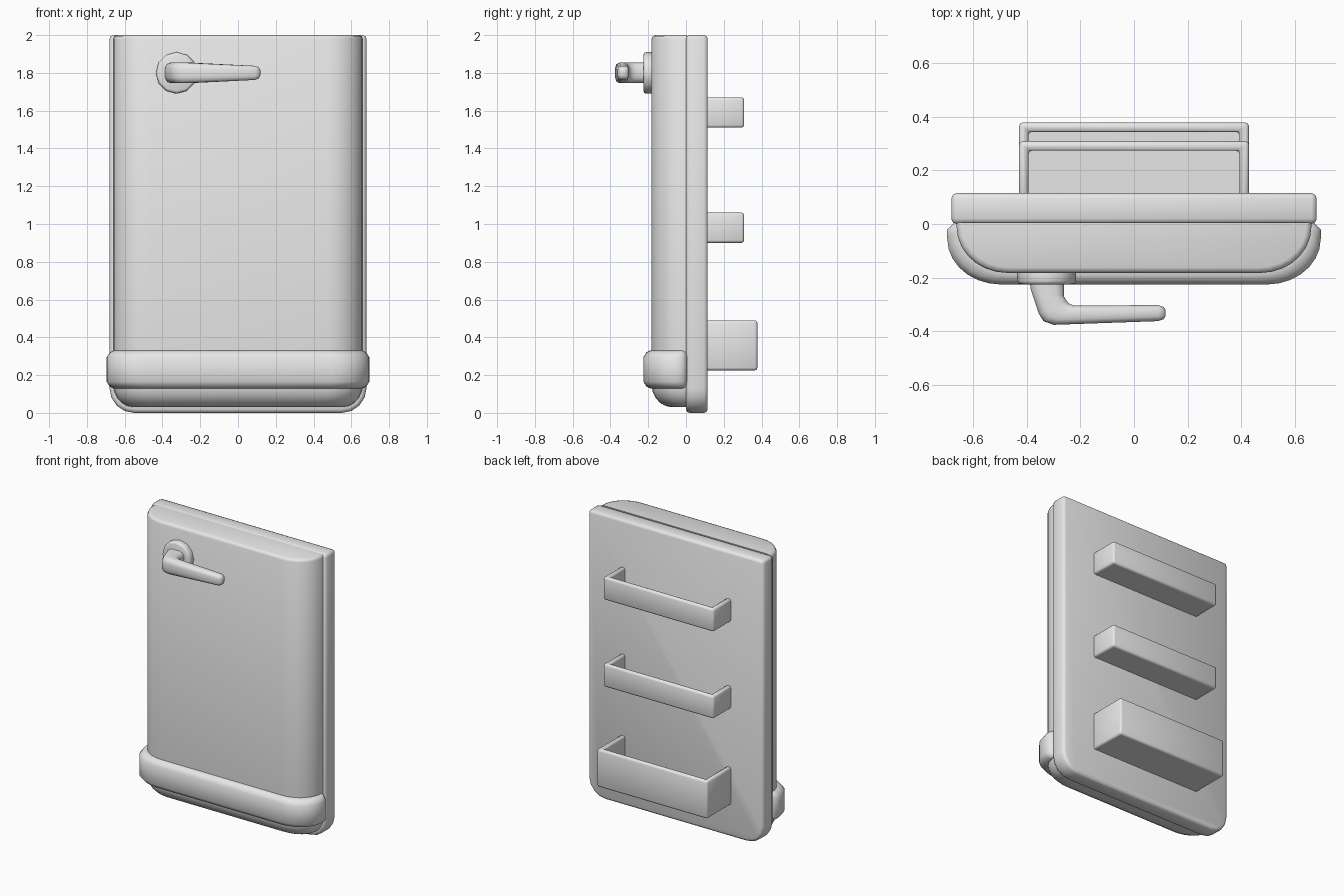
import bpy, bmesh
from math import sin, cos, pi, radians

if "Cube" in bpy.data.objects:
    bpy.data.objects.remove(bpy.data.objects["Cube"])

grey = bpy.data.materials.new("plain_grey")
grey.use_nodes = True
GREY = (0.8, 0.8, 0.8, 1)
grey.diffuse_color = GREY
grey.node_tree.nodes["Principled BSDF"].inputs["Base Color"].default_value = GREY


def finish(name, bm, bevel=0, segments=2):
    """Round the sharp edges, shade smoothly and link the object."""
    bmesh.ops.recalc_face_normals(bm, faces=bm.faces)
    if bevel:
        sharp = [e for e in bm.edges if e.calc_face_angle(0) > radians(40)]
        bmesh.ops.bevel(bm, geom=sharp, offset=bevel, segments=segments,
                        profile=0.5, affect='EDGES', clamp_overlap=True)
    mesh = bpy.data.meshes.new(name)
    bm.to_mesh(mesh)
    bm.free()
    mesh.materials.append(grey)
    mesh.shade_smooth()
    mesh.set_sharp_from_angle(angle=radians(50))
    obj = bpy.data.objects.new(name, mesh)
    bpy.context.collection.objects.link(obj)
    return obj


def loft(bm, rings):
    """Bridge closed rings of points and cap both ends."""
    rows = [[bm.verts.new(p) for p in ring] for ring in rings]
    n = len(rows[0])
    for a, b in zip(rows, rows[1:]):
        for i in range(n):
            j = (i + 1) % n
            bm.faces.new((a[i], a[j], b[j], b[i]))
    bm.faces.new(rows[0])
    bm.faces.new(rows[-1])


def prism(bm, outline, axis, low, high):
    """Extrude a 2D outline along y or z."""
    place = (lambda p, h: (p[0], h, p[1])) if axis == 'y' else (lambda p, h: (p[0], p[1], h))
    loft(bm, [[place(p, h) for p in outline] for h in (low, high)])


def bowed(z, width, depth, rx, ry, lip=0):
    """Flat-backed outline with round front corners."""
    half = [(width - lip, 0.005), (width, -0.02)] if lip else [(width, 0.005)]
    steps = 7
    for i in range(steps + 1):
        a = pi / 2 * i / steps
        half.append((width - rx + rx * cos(a), -(depth - ry) - ry * sin(a)))
    return [(x, y, z) for x, y in half] + [(-x, y, z) for x, y in reversed(half)]


# Back panel with rounded lower corners
W, R = 0.68, 0.13
corner = [(W - R + R * sin(pi / 2 * i / 4), R - R * cos(pi / 2 * i / 4)) for i in range(5)]
side = corner + [(W, 2)]
bm = bmesh.new()
prism(bm, side + [(-x, z) for x, z in reversed(side)], 'y', 0, 0.115)
finish("back_panel", bm, 0.02)

# Bowed front shell, tucked in at the bottom
rows = [(0.03 + 0.12 * (1 - sin(a)), 0.11 * (1 - cos(a)))
        for a in (pi / 2 * (1 - i / 5) for i in range(6))]
rows += [(1.98, 0), (1.994, 0.006), (2, 0.02)]
bm = bmesh.new()
loft(bm, [bowed(z, 0.66 - t, 0.182 - t, 0.19 - t / 2, 0.17 - t) for z, t in rows])
finish("front_shell", bm)

# Bumper band around the lower front
bm = bmesh.new()
ends = [(0, 0.035), (0.01, 0.015), (0.035, 0)]
rows = [(0.13 + h, t) for h, t in ends] + [(0.33 - h, t) for h, t in reversed(ends)]
loft(bm, [bowed(z, 0.695 - t, 0.225 - t, 0.2, 0.17, 0.025) for z, t in rows])
finish("bumper_band", bm)

# Handle rosette
HX, HZ = -0.325, 1.8
bm = bmesh.new()
disc = [(HX + 0.11 * cos(2 * pi * i / 12), HZ + 0.11 * sin(2 * pi * i / 12)) for i in range(12)]
prism(bm, disc, 'y', -0.225, -0.16)
finish("handle_rosette", bm, 0.014)

# Lever: outer point, inner point and half height of each section
sections = [
    ((-0.39, -0.21), (-0.26, -0.21), 0.056),
    ((-0.385, -0.245), (-0.26, -0.268), 0.056),
    ((-0.355, -0.335), (-0.25, -0.285), 0.056),
    ((-0.338, -0.362), (-0.24, -0.296), 0.056),
    ((-0.30, -0.376), (-0.22, -0.303), 0.055),
    ((0.09, -0.362), (0.09, -0.301), 0.038),
    ((0.11, -0.355), (0.11, -0.308), 0.03),
    ((0.118, -0.342), (0.118, -0.32), 0.015),
]
rings = []
for (ox, oy), (ix, iy), h in sections:
    ring = []
    for i in range(12):
        a = 2 * pi * (i + 0.5) / 12
        s, c = [abs(v) ** 0.6 * (1 if v > 0 else -1) for v in (sin(a), cos(a))]
        ring.append(((ox + ix + (ox - ix) * c) / 2, (oy + iy + (oy - iy) * c) / 2, HZ + h * s))
    rings.append(ring)
bm = bmesh.new()
loft(bm, rings)
finish("handle_lever", bm)


# Door shelves: a U-shaped rail over a thin floor
def shelf(name, low, high, back, half=0.428, wall=0.035):
    bm = bmesh.new()
    arm = [(half, 0.1), (half, back)]
    inner = [(half - wall, back - wall), (half - wall, 0.1)]
    flip = lambda pts: [(-x, y) for x, y in reversed(pts)]
    prism(bm, arm + flip(arm) + flip(inner) + inner, 'z', low, high)
    finish(name + "_rail", bm, 0.014)
    bm = bmesh.new()
    edge = [(half - 0.013, 0.1), (half - 0.013, back - 0.013)]
    prism(bm, edge + flip(edge), 'z', low + 0.001, low + wall)
    finish(name + "_floor", bm)


shelf("top_shelf", 1.51, 1.67, 0.308)
shelf("middle_shelf", 0.9, 1.06, 0.308)
shelf("bottom_shelf", 0.225, 0.49, 0.378)
